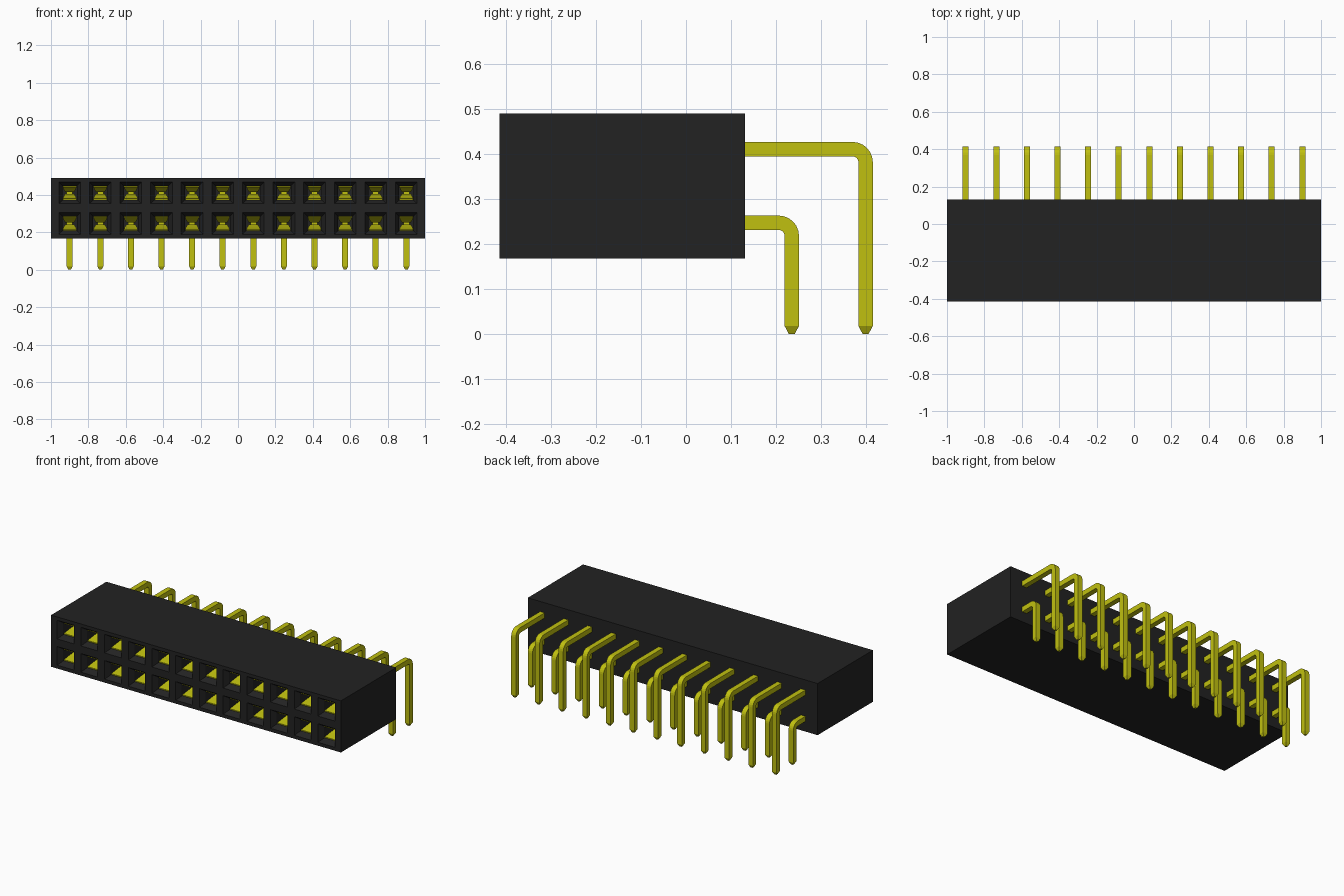
import bpy, bmesh
from math import cos, sin, pi
from mathutils import Vector

COLS, PITCH, FIRST = 12, 1.8 / 11, -0.9
FRONT, BACK, LOW, HIGH = -0.414, 0.131, 0.168, 0.49
MID = (LOW + HIGH) / 2
ROWS = {"lower": (MID - PITCH / 2, 0.235), "upper": (MID + PITCH / 2, 0.399)}
SHAFT = 0.30                       # depth of each socket

cube = bpy.data.objects.get("Cube")
if cube:
    bpy.data.objects.remove(cube, do_unlink=True)


def material(name, colour):
    mat = bpy.data.materials.new(name)
    mat.use_nodes = True
    mat.diffuse_color = colour
    mat.node_tree.nodes["Principled BSDF"].inputs["Base Color"].default_value = colour
    return mat


BLACK = material("black plastic", (0.016, 0.016, 0.016, 1))
GOLD = material("yellow metal", (0.53, 0.53, 0.005, 1))


def finish(name, bm, mat):
    bmesh.ops.recalc_face_normals(bm, faces=bm.faces)
    mesh = bpy.data.meshes.new(name)
    bm.to_mesh(mesh)
    bm.free()
    mesh.materials.append(mat)
    obj = bpy.data.objects.new(name, mesh)
    bpy.context.collection.objects.link(obj)
    return obj


def repeat(obj):
    mod = obj.modifiers.new("columns", 'ARRAY')
    mod.count = COLS
    mod.use_relative_offset = False
    mod.use_constant_offset = True
    mod.constant_offset_displace = (PITCH, 0, 0)


def bridge(bm, a, b):
    for i in range(4):
        j = (i + 1) % 4
        bm.faces.new((a[i], a[j], b[j], b[i]))


def sweep(bm, stations):
    """Rectangular strip; a station is (y, z, normal angle, half width, half thickness)."""
    rings = []
    for y, z, angle, w, t in stations:
        c, n = Vector((FIRST, y, z)), Vector((0, cos(angle), sin(angle))) * t
        x = Vector((w, 0, 0))
        rings.append([bm.verts.new(p) for p in (c - x - n, c + x - n, c + x + n, c - x + n)])
    for a, b in zip(rings, rings[1:]):
        bridge(bm, a, b)
    bm.faces.new(rings[0])
    bm.faces.new(rings[-1])


# Housing: open-fronted box closed by a grid of socket cells
def rectangle(bm, x0, x1, z0, z1, y):
    return [bm.verts.new(p) for p in ((x0, y, z0), (x1, y, z0), (x1, y, z1), (x0, y, z1))]


bm = bmesh.new()
front = rectangle(bm, -1, 1, LOW, HIGH, FRONT)
back = rectangle(bm, -1, 1, LOW, HIGH, BACK)
bridge(bm, front, back)
bm.faces.new(back)
for z, _ in ROWS.values():
    z0, z1 = (LOW, MID) if z < MID else (MID, HIGH)
    for i in range(COLS):
        x = FIRST + i * PITCH
        x0 = -1 if i == 0 else x - PITCH / 2
        x1 = 1 if i == COLS - 1 else x + PITCH / 2
        rings = [rectangle(bm, x0, x1, z0, z1, FRONT)]
        for half, depth in ((0.058, 0), (0.038, 0.03), (0.038, SHAFT)):
            rings.append(rectangle(bm, x - half, x + half, z - half, z + half, FRONT + depth))
        for a, b in zip(rings, rings[1:]):
            bridge(bm, a, b)
        bm.faces.new(rings[-1])
bmesh.ops.remove_doubles(bm, verts=bm.verts, dist=1e-5)
finish("housing", bm, BLACK)

# Bent pins and the spring contacts inside the sockets
H, R, STEPS = 0.016, 0.029, 6
LEAF = ((0.035, 0.034, 0.036), (0.09, 0.025, 0.034), (0.15, 0.009, 0.024),
        (0.24, 0.028, 0.024), (0.29, 0.034, 0.036))
for row, (z, y) in ROWS.items():
    bm = bmesh.new()
    path = [(FRONT + 0.2, z, pi / 2, H, H)]
    for k in range(STEPS + 1):
        a = pi / 2 * (1 - k / STEPS)
        path.append((y - R + R * cos(a), z - R + R * sin(a), a, H, H))
    path += [(y, 0.018, 0, H, H), (y, 0, 0, H * 0.4, H * 0.4)]
    sweep(bm, path)
    repeat(finish(row + "_pins", bm, GOLD))

    bm = bmesh.new()
    for side in (-1, 1):
        sweep(bm, [(FRONT + d, z + side * h, pi / 2, w, 0.003) for d, h, w in LEAF])
    repeat(finish(row + "_contacts", bm, GOLD))
